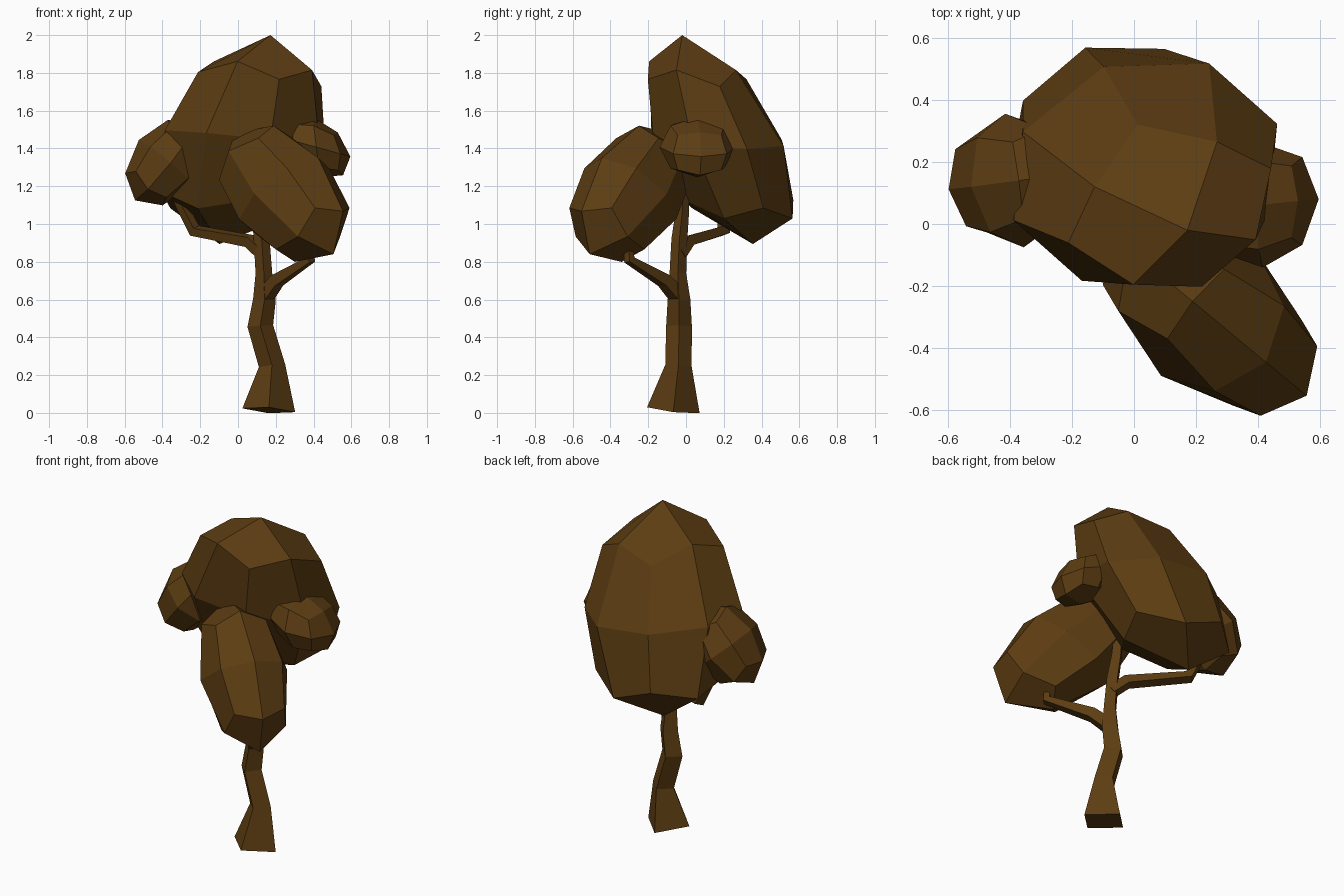
import bpy, bmesh, math
from mathutils import Vector

if "Cube" in bpy.data.objects:
    bpy.data.objects.remove(bpy.data.objects["Cube"])

bark = bpy.data.materials.new("bark_brown")
bark.diffuse_color = (0.108, 0.046, 0.006, 1)
bark.use_nodes = True
bark.node_tree.nodes["Principled BSDF"].inputs["Base Color"].default_value = bark.diffuse_color


def finish(name, bm):
    bmesh.ops.recalc_face_normals(bm, faces=bm.faces)
    me = bpy.data.meshes.new(name)
    bm.to_mesh(me)
    bm.free()
    me.materials.append(bark)
    ob = bpy.data.objects.new(name, me)
    bpy.context.collection.objects.link(ob)


def limb(name, pts):
    """Square tube through (x, y, z, radius) points, rings square to the path."""
    bm = bmesh.new()
    pos = [Vector(p[:3]) for p in pts]
    rings = []
    for i, p in enumerate(pts):
        d = Vector((0, 0, 0))
        if i:
            d += (pos[i] - pos[i - 1]).normalized()
        if i < len(pts) - 1:
            d += (pos[i + 1] - pos[i]).normalized()
        q = Vector((0, 0, 1)).rotation_difference(d.normalized())
        rings.append([bm.verts.new(pos[i] + q @ Vector((p[3] * math.cos(a), p[3] * math.sin(a), 0)))
                      for a in (k * math.pi / 2 for k in range(4))])
    for a, b in zip(rings, rings[1:]):
        for k in range(4):
            bm.faces.new((a[k], a[(k + 1) % 4], b[(k + 1) % 4], b[k]))
    bm.faces.new(rings[0][::-1])
    bm.faces.new(rings[-1])
    finish(name, bm)


def foliage(name, centre, u, v, w, taper=0.0):
    """Once-divided cube rounded to a ball, then stretched along three axes."""
    c, u, v, w = map(Vector, (centre, u, v, w))
    bm = bmesh.new()
    bmesh.ops.create_cube(bm, size=2)
    bmesh.ops.subdivide_edges(bm, edges=bm.edges[:], cuts=1, use_grid_fill=True)
    for vert in bm.verts:
        n = vert.co.normalized()
        s = 1 - taper * n.z
        vert.co = c + (u * n.x + v * n.y) * s + w * n.z
    finish(name, bm)


# Trunk and its two side branches
limb("trunk", [(.163, -.067, .014, .14), (.18, -.04, .25, .07), (.118, -.037, .46, .068),
               (.14, -.037, .60, .06), (.137, -.043, .74, .044), (.125, -.035, .92, .042),
               (.11, -.02, 1.06, .036), (.10, -.01, 1.25, .03)])
limb("left_branch", [(.135, -.035, .84, .04), (.06, .01, .91, .04),
                     (-.23, .20, .965, .036), (-.34, .20, 1.18, .03)])
limb("right_branch", [(.145, -.045, .62, .05), (.205, -.115, .70, .044),
                      (.38, -.30, .81, .03), (.36, -.31, .95, .022)])

# Crown: large tilted top, long front lobe, two small side lobes
foliage("main_crown", (.037, .167, 1.447), (.395, -.13, -.035), (.205, .35, -.035),
        (.135, -.187, .553), .1)
foliage("front_lobe", (.245, -.295, 1.16), (.158, .194, 0), (-.18, .15, -.19),
        (-.26, .215, .32))
foliage("left_lobe", (-.385, .14, 1.325), (.14, .02, -.12), (-.03, .215, 0), (.16, .02, .2))
foliage("right_lobe", (.415, .06, 1.407), (.18, .02, -.05), (0, .2, 0), (-.02, .0, .16))
